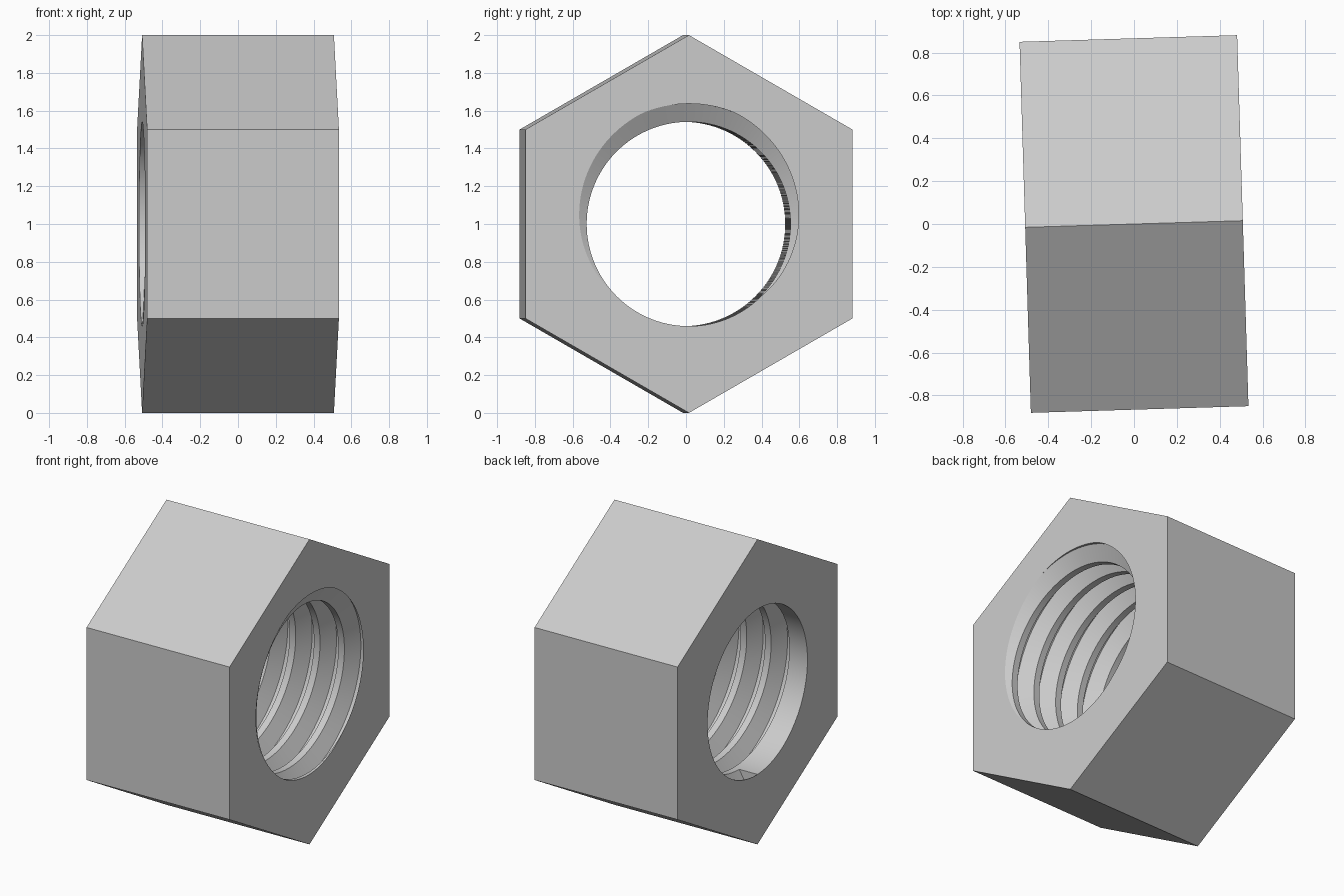
import bpy, bmesh, math

cube = bpy.data.objects.get("Cube")
if cube:
    bpy.data.objects.remove(cube, do_unlink=True)

# Main dimensions (nut axis along x)
HALF = 0.508
CORNER = 1.0
MINOR, MAJOR = 0.541, 0.637
PITCH = 2 * HALF / 5.875
OPEN, ROOT = 0.375 * PITCH, 0.0625 * PITCH   # half widths of the groove
START = -HALF + OPEN
SEGS, SIDE = 120, 20


def groove_radius(offset):
    """Radius of the thread at an axial distance from the groove centre."""
    f = (OPEN - abs(offset)) / (OPEN - ROOT)
    return MINOR + (MAJOR - MINOR) * max(0.0, min(1.0, f))


def hex_radius(i):
    a = math.radians((i % SIDE) * 60 / SIDE - 30)
    return CORNER * math.cos(math.radians(30)) / math.cos(a)


def bore_profile(t):
    """Axial profile (x, radius) of the threaded bore after t of a turn."""
    pts = [(-HALF, MINOR)]
    for k in range(-1, 6):
        centre = START + PITCH * (k + t)
        for off in (-OPEN, -ROOT, ROOT, OPEN):
            x = max(-HALF, min(HALF, centre + off))
            pts.append((x, MINOR if k < 0 else groove_radius(x - centre)))
    pts.append((HALF, groove_radius(HALF - START - PITCH * (5 + t))))
    return pts


# Sweep the closed profile once round the axis, from the bottom corner
bm = bmesh.new()
columns = []
outer = set()
for i in range(SEGS + 1):
    t = i / SEGS
    a = 2 * math.pi * t - math.pi / 2
    profile = [(-HALF, hex_radius(i))] + bore_profile(t) + [(HALF, hex_radius(i))]
    col = [bm.verts.new((x, r * math.cos(a), r * math.sin(a))) for x, r in profile]
    columns.append(col)
for c0, c1 in zip(columns, columns[1:]):
    for j in range(len(c0)):
        n = (j + 1) % len(c0)
        bm.faces.new((c0[j], c0[n], c1[n], c1[j]))

# Flat end wall where the thread groove begins
first, last = columns[0], columns[-1]
bm.faces.new(first[6:10] + [last[4], last[3]])

# Weld, then merge each hexagon side into one face
bmesh.ops.remove_doubles(bm, verts=bm.verts[:], dist=1e-5)
flat = []
for e in bm.edges:
    p, q = (v.co for v in e.verts)
    if abs(p.x - q.x) > HALF and len(e.link_faces) == 2 and p.yz.length > 0.8:
        if p.yz.length < CORNER - 0.001:
            flat.append(e)
bmesh.ops.dissolve_edges(bm, edges=flat, use_verts=False)
bmesh.ops.recalc_face_normals(bm, faces=bm.faces[:])

mesh = bpy.data.meshes.new("hex_nut")
bm.to_mesh(mesh)
bm.free()
nut = bpy.data.objects.new("hex_nut", mesh)
bpy.context.collection.objects.link(nut)
nut.location.z = CORNER
nut.rotation_euler.z = math.radians(1.75)

# Plain light grey metal
mat = bpy.data.materials.new("light_grey")
mat.use_nodes = True
grey = (0.6, 0.6, 0.6, 1)
mat.diffuse_color = grey
mat.node_tree.nodes["Principled BSDF"].inputs["Base Color"].default_value = grey
mesh.materials.append(mat)

# Smooth bore with sharp thread and hexagon edges
bpy.ops.object.select_all(action="DESELECT")
nut.select_set(True)
bpy.context.view_layer.objects.active = nut
bpy.ops.object.shade_smooth_by_angle(angle=math.radians(25))
